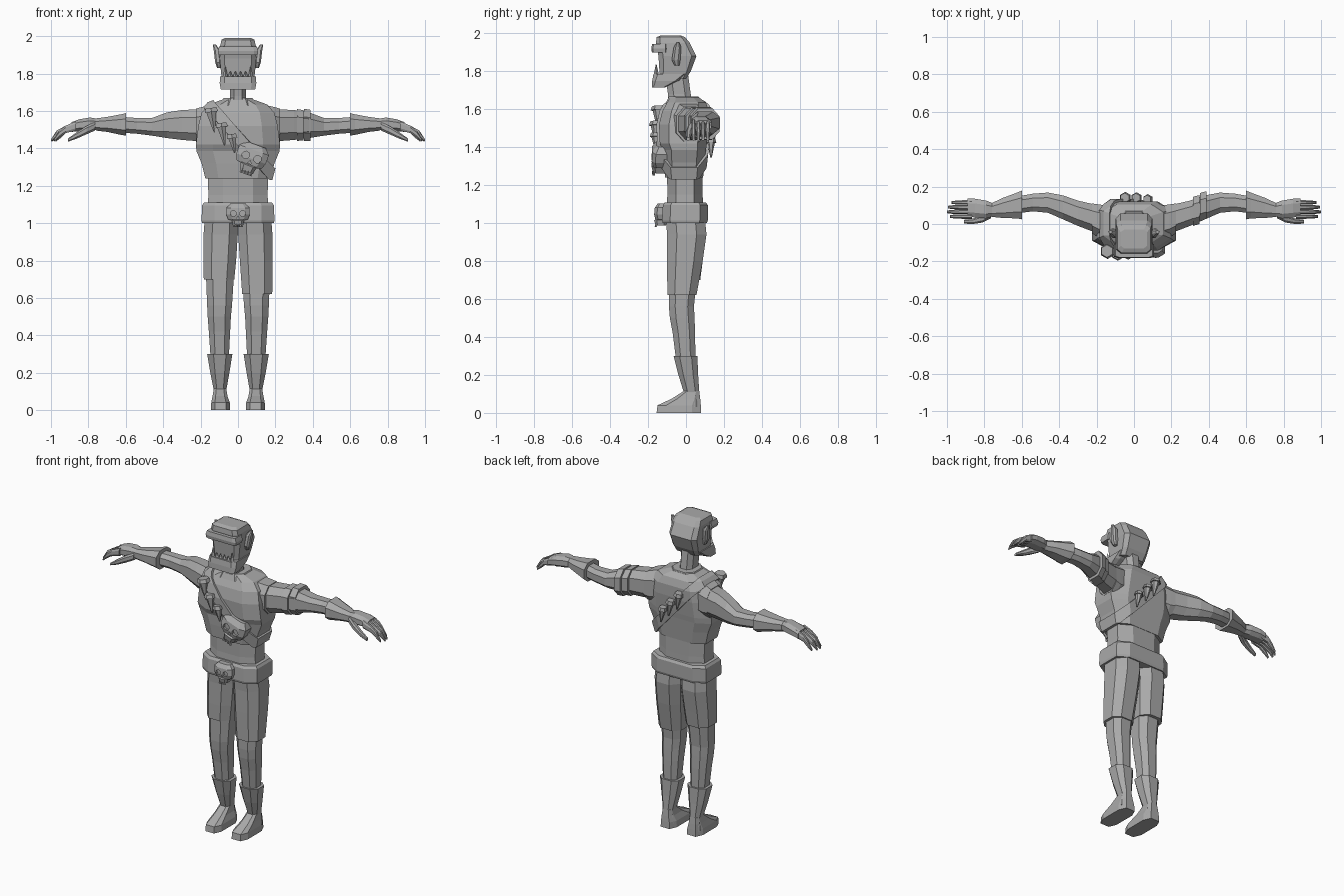
import bpy, bmesh, math
from mathutils import Vector, Matrix

grey = bpy.data.materials.new("stone_grey")
grey.diffuse_color = (0.40, 0.40, 0.40, 1)


def finish(name, bm):
    bmesh.ops.recalc_face_normals(bm, faces=bm.faces)
    me = bpy.data.meshes.new(name)
    bm.to_mesh(me)
    bm.free()
    me.materials.append(grey)
    ob = bpy.data.objects.new(name, me)
    bpy.context.collection.objects.link(ob)
    return ob


def loft(name, rows, axis="z", c=0.5, side=1):
    """Chamfered eight-sided tube; a row is (position, lo_a, hi_a, lo_b, hi_b)."""
    bm = bmesh.new()
    rings = []
    outline = [(-c, -1), (c, -1), (1, -c), (1, c), (c, 1), (-c, 1), (-1, c), (-1, -c)]
    for p, a0, a1, b0, b1 in rows:
        ring = []
        for u, v in outline:
            a = (a0 + a1) / 2 + u * (a1 - a0) / 2
            b = (b0 + b1) / 2 + v * (b1 - b0) / 2
            co = (side * a, b, p) if axis == "z" else (side * p, a, b)
            ring.append(bm.verts.new(co))
        rings.append(ring)
    for r, s in zip(rings, rings[1:]):
        for i in range(8):
            j = (i + 1) % 8
            bm.faces.new((r[i], r[j], s[j], s[i]))
    bm.faces.new(rings[0])
    bm.faces.new(rings[-1])
    return finish(name, bm)


def body(name, rows, c=0.5):
    """Loft symmetric in x; a row is (z, half_width, y_front, y_back)."""
    return loft(name, [(z, -h, h, f, b) for z, h, f, b in rows], c=c)


def cone(name, loc, r1, r2, depth, rot=(0, 0, 0), n=6):
    bm = bmesh.new()
    bmesh.ops.create_cone(bm, cap_ends=True, segments=n, radius1=r1, radius2=r2, depth=depth)
    ob = finish(name, bm)
    ob.location, ob.rotation_euler = loc, rot
    return ob


def skull(name, loc, s, tilt):
    """Broad cranium with narrow jaw, cut eye and nose holes."""
    rows = [(-.85, .42, -.55, .3), (-.45, .5, -.65, .4), (-.38, .8, -.55, .5),
            (0, .95, -.65, .5), (.55, .95, -.6, .5), (.9, .62, -.35, .4)]
    ob = body(name, rows, 0.6)
    m = Matrix.Translation(loc) @ Matrix.Rotation(tilt, 4, "Y") @ Matrix.Scale(s, 4)
    ob.data.transform(m)
    bm = bmesh.new()
    for x, z, r, n in ((-.38, .1, .24, 8), (.38, .1, .24, 8), (0, -.25, .13, 3)):
        bmesh.ops.create_cone(bm, cap_ends=True, segments=n, radius1=r, radius2=r, depth=.5,
                              matrix=m @ Matrix.Translation((x, -.7, z)) @ Matrix.Rotation(math.pi / 2, 4, "X"))
    cut = finish(name + "_cutter", bm)
    cut.hide_render = True
    cut.hide_viewport = True
    mod = ob.modifiers.new("holes", "BOOLEAN")
    mod.operation, mod.object, mod.solver = "DIFFERENCE", cut, "EXACT"
    # row of teeth along the jaw
    for i in range(4):
        t = cone(name + "_tooth", (0, 0, 0), .09, .05, .25, n=4)
        t.data.transform(m @ Matrix.Translation((-.3 + .2 * i, -.52, -.88)))


# Head, brow and underbite jaw
body("head", [(1.76, .085, -.14, .0), (1.80, .09, -.14, .025), (1.88, .098, -.145, .055),
              (1.95, .095, -.158, .02), (1.98, .088, -.155, -.005), (1.99, .07, -.13, -.03)], .75)
body("brow", [(1.90, .105, -.18, -.10), (1.92, .108, -.183, -.1), (1.945, .10, -.178, -.1)], .8)
body("jaw", [(1.715, .092, -.18, -.11), (1.75, .098, -.178, -.04), (1.785, .095, -.172, .01)], .75)
for i, h in enumerate((.055, .03, .03, .03, .03, .055)):
    x = -.068 + i * .0272
    cone("jaw_tooth", (x, -.157, 1.782 + h / 2), .014, .002, h, n=4)

# Neck, waist, shirt and collar
loft("neck", [(1.58, -.05, .05, -.09, .04), (1.68, -.043, .043, -.095, .025),
              (1.79, -.045, .045, -.11, .01)])
body("waist", [(1.04, .165, -.105, .09), (1.15, .158, -.098, .088), (1.28, .163, -.1, .088)])
shirt_rows = [(1.24, .175, -.11, .09), (1.32, .195, -.118, .098), (1.385, .222, -.122, .105),
              (1.42, .225, -.138, .11), (1.52, .212, -.142, .12), (1.59, .195, -.125, .12),
              (1.635, .155, -.10, .105), (1.662, .08, -.085, .07)]
shirt = body("shirt", shirt_rows, .6)
body("collar", [(1.63, .10, -.108, .085), (1.668, .078, -.09, .065)], .5)

# Bandolier: a slanted slice of the shirt, pushed outwards
bm = bmesh.new()
bm.from_mesh(shirt.data)
n = Vector((.74, 0, .67)).normalized()
mid = Vector((0, 0, 1.46))
for sign in (1, -1):
    bmesh.ops.bisect_plane(bm, geom=bm.verts[:] + bm.edges[:] + bm.faces[:],
                           plane_co=mid + n * sign * .03, plane_no=n * sign, clear_outer=True)
strap = finish("bandolier", bm)
thick = strap.modifiers.new("thickness", "SOLIDIFY")
thick.thickness, thick.offset = .014, 1

# Fangs hanging on the bandolier, front and back
fangs = [(-.135, -.145, 1.545, .042, .12), (-.08, -.158, 1.47, .038, .11), (-.025, -.158, 1.42, .033, .09),
         (-.04, .14, 1.51, .032, .1), (.02, .14, 1.45, .03, .095), (.08, .132, 1.39, .028, .09)]
for x, y, z, r, d in fangs:
    cone("fang", (x, y, z), .004, r * .8, d, (0, -.15, 0))
    cone("fang_cap", (x - .008, y, z + d / 2), r, r * .8, .022, (0, -.15, 0))

# Belt and the two skull ornaments
body("belt", [(1.0, .192, -.122, .11), (1.015, .195, -.126, .115), (1.095, .192, -.122, .115),
              (1.11, .182, -.112, .105)], .65)
skull("belt_skull", (0, -.125, 1.045), .066, 0)
skull("chest_skull", (.07, -.125, 1.345), .088, .35)

for s, hem in ((-1, .70), (1, .62)):
    # Shorts, leg, boot and foot
    k = (.95 - hem) / .95
    loft("shorts", [(hem, .012 + .03 * k, .183, -.098, .055 + .02 * (hem > .65)),
                    (.80, .010, .185, -.10, .088), (.94, .001, .184, -.10, .108),
                    (1.02, .0, .178, -.105, .10)], side=s)
    loft("leg", [(.26, .05, .145, -.05, .05), (.42, .042, .156, -.07, .048),
                 (.50, .038, .162, -.085, .045), (.56, .032, .165, -.09, .042),
                 (.75, .02, .172, -.09, .06)], side=s)
    loft("boot", [(.03, .052, .138, -.02, .078), (.11, .062, .13, -.012, .07), (.20, .046, .148, -.04, .064),
                  (.30, .03, .165, -.065, .06)], side=s)
    loft("foot", [(0, .042, .145, -.155, .08), (.04, .044, .143, -.15, .078),
                  (.075, .056, .136, -.075, .075), (.115, .063, .129, -.012, .07)], c=.6, side=s)
    # Sleeve, arm and flared bracer
    loft("sleeve", [(.13, -.09, .095, 1.425, 1.635), (.19, -.07, .105, 1.42, 1.622),
                    (.225, -.05, .11, 1.43, 1.612)], "x", side=s)
    loft("arm", [(.17, -.06, .095, 1.435, 1.61), (.30, -.01, .125, 1.445, 1.605),
                 (.38, .025, .153, 1.455, 1.592), (.46, .06, .168, 1.468, 1.562),
                 (.54, .068, .162, 1.478, 1.562), (.64, .055, .145, 1.485, 1.57)], "x", side=s)
    loft("bracer", [(.60, .025, .178, 1.468, 1.588), (.625, .03, .168, 1.472, 1.582),
                    (.70, .032, .14, 1.488, 1.568), (.76, .038, .112, 1.495, 1.56)], "x", side=s)
    # Hand, fingers curling down, and thumb
    loft("palm", [(.74, .045, .105, 1.5, 1.556), (.79, .03, .125, 1.495, 1.565),
                  (.85, .035, .135, 1.492, 1.555), (.89, .04, .135, 1.488, 1.54)], "x", side=s)
    for i in range(4):
        y = .04 + i * .025
        tip = (.985, 1.0, .995, .975)[i]
        loft("finger", [(.865, y - .012, y + .012, 1.495, 1.545), (.92, y - .012, y + .012, 1.482, 1.522),
                        (tip - .03, y - .011, y + .011, 1.458, 1.495),
                        (tip, y - .007, y + .007, 1.435, 1.448)], "x", side=s)
    loft("thumb", [(.765, .03, .07, 1.495, 1.54), (.81, .008, .045, 1.475, 1.52),
                   (.86, .0, .03, 1.453, 1.488), (.91, .002, .022, 1.435, 1.452)], "x", side=s)
    # Pointed ear
    loft("ear", [(1.83, .09, .112, -.06, -.035), (1.86, .09, .122, -.075, -.03),
                 (1.925, .095, .13, -.065, -.025), (1.955, .118, .135, -.05, -.035)], side=s)

# Armband on one upper arm only: two raised rings
for x, e in ((.335, .01), (.372, .012)):
    y0, y1 = .0 + (x - .335) * .8, .135 + (x - .335) * .5
    loft("armband", [(x - .02, y0 - e, y1 + e, 1.45 - e, 1.6 + e),
                     (x + .016, y0 + .01 - e, y1 + .01 + e, 1.452 - e, 1.594 + e)], "x")
